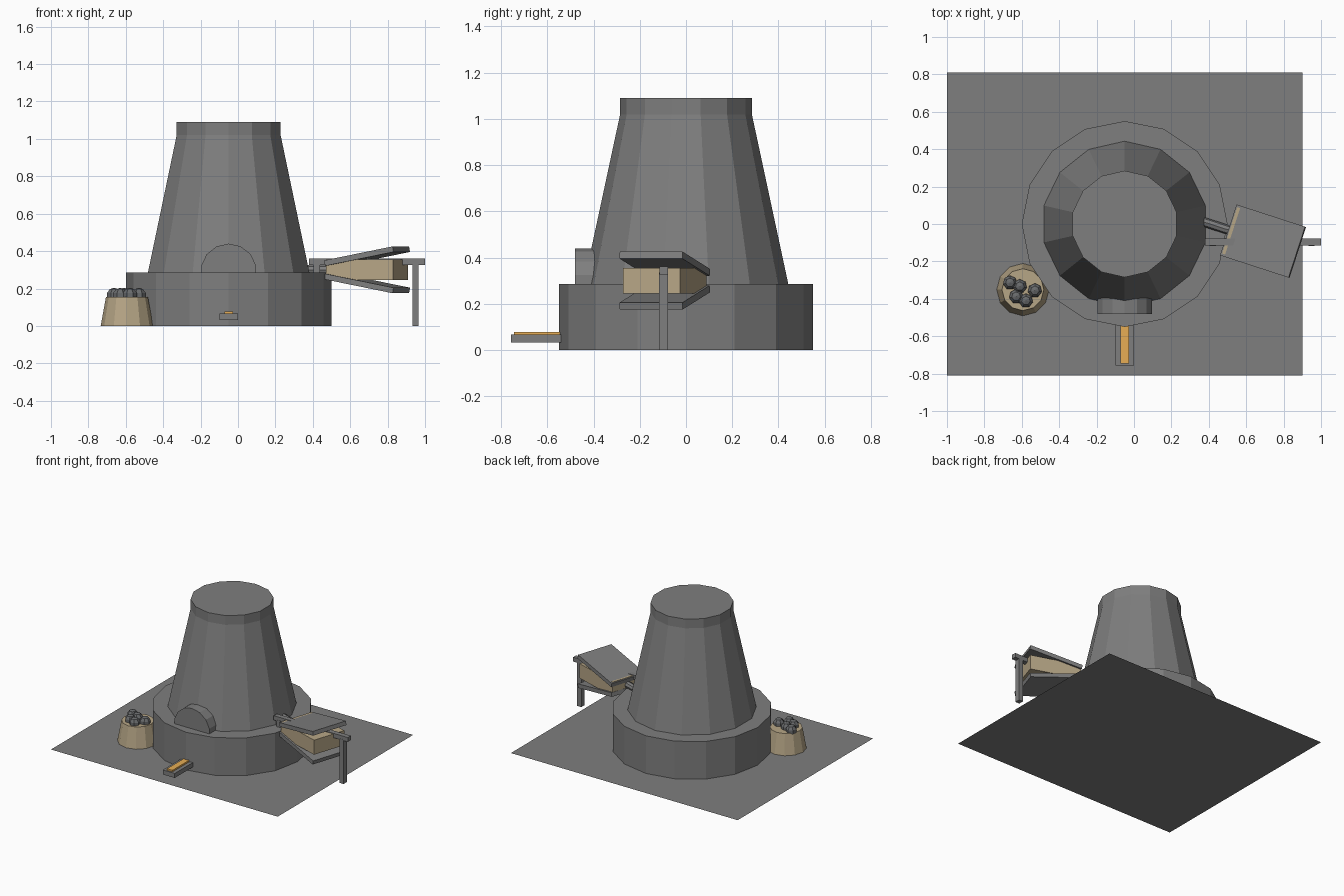
import bpy, bmesh, math
from mathutils import Matrix, Vector

cube = bpy.data.objects.get("Cube")
if cube:
    bpy.data.objects.remove(cube, do_unlink=True)


def material(name, rgb):
    m = bpy.data.materials.new(name)
    m.use_nodes = True
    m.diffuse_color = (*rgb, 1)
    m.node_tree.nodes["Principled BSDF"].inputs["Base Color"].default_value = (*rgb, 1)
    return m


STONE = material("grey stone", (0.21, 0.21, 0.21))
COAL = material("dark coal", (0.14, 0.145, 0.15))
TAN = material("tan wicker and leather", (0.47, 0.38, 0.24))
GLOW = material("molten orange", (0.8, 0.42, 0.09))


def finish(name, bm, mat, matrix=Matrix()):
    bmesh.ops.recalc_face_normals(bm, faces=bm.faces)
    mesh = bpy.data.meshes.new(name)
    bm.to_mesh(mesh)
    bm.free()
    mesh.materials.append(mat)
    ob = bpy.data.objects.new(name, mesh)
    ob.matrix_world = matrix
    bpy.context.collection.objects.link(ob)
    return ob


def turned(name, profile, sides, mat, matrix):
    """Closed faceted solid from (radius, height) pairs, one corner on +y."""
    bm = bmesh.new()
    rings = []
    for r, h in profile:
        angles = [math.tau * i / sides for i in range(sides)]
        rings.append([bm.verts.new((r * math.sin(a), r * math.cos(a), h)) for a in angles])
    for low, high in zip(rings, rings[1:]):
        for i in range(sides):
            j = (i + 1) % sides
            bm.faces.new((low[i], low[j], high[j], high[i]))
    bm.faces.new(rings[0])
    bm.faces.new(rings[-1])
    return finish(name, bm, mat, matrix)


def box(name, low, high, mat, matrix=Matrix()):
    bm = bmesh.new()
    bmesh.ops.create_cube(bm, size=1)
    low, high = Vector(low), Vector(high)
    bmesh.ops.scale(bm, vec=high - low, verts=bm.verts)
    bmesh.ops.translate(bm, vec=(low + high) / 2, verts=bm.verts)
    return finish(name, bm, mat, matrix)


def at(x, y, z):
    return Matrix.Translation((x, y, z))


# Ground sheet
bm = bmesh.new()
bm.faces.new([bm.verts.new(p) for p in
              ((-1, -0.81, 0), (0.9, -0.81, 0), (0.9, 0.81, 0), (-1, 0.81, 0))])
finish("ground_sheet", bm, STONE)

# Furnace: round plinth, tapered stack with a straight collar, arched door
turned("furnace_plinth", [(0.55, 0), (0.55, 0.285)], 16, STONE, at(-0.05, 0, 0))
turned("furnace_stack", [(0.446, 0.27), (0.285, 1.02), (0.285, 1.09)], 14, STONE, at(-0.05, 0, 0))
turned("furnace_door", [(0.15, 0), (0.15, 0.1)], 14, STONE,
       at(-0.05, -0.38, 0.29) @ Matrix.Rotation(math.pi / 2, 4, "X"))

# Tapping spout with molten metal
box("tap_spout", (-0.1, -0.757, 0.032), (0, -0.52, 0.066), STONE)
box("molten_metal", (-0.073, -0.745, 0.06), (-0.027, -0.52, 0.078), GLOW)

# Basket of coal
turned("coal_basket", [(0.14, 0), (0.112, 0.155)], 12, TAN, at(-0.594, -0.351, 0))
for x, y in ((-0.663, -0.313), (-0.61, -0.333), (-0.53, -0.355), (-0.63, -0.387), (-0.578, -0.41)):
    bm = bmesh.new()
    bmesh.ops.create_uvsphere(bm, u_segments=7, v_segments=5, radius=0.04)
    finish("coal_lump", bm, COAL, at(x, y, 0.164))

# Bellows: leather bag between two boards that spread away from the furnace
bellows = at(0.69, -0.092, 0.3) @ Matrix.Rotation(math.radians(-18), 4, "Z")
box("bellows_bag", (-0.188, -0.13, -0.055), (0.188, 0.13, 0.055), TAN, bellows)
for name, side in (("bellows_upper_board", 1), ("bellows_lower_board", -1)):
    tilt = at(0, 0, side * 0.073) @ Matrix.Rotation(math.radians(-11 * side), 4, "Y")
    box(name, (-0.196, -0.143, -0.015), (0.196, 0.143, 0.015), STONE, bellows @ tilt)
turned("bellows_nozzle", [(0.025, 0.17), (0.025, 0.36)], 8, STONE,
       bellows @ Matrix.Rotation(-math.pi / 2, 4, "Y"))

# Frame carrying the bellows
box("frame_beam", (0.38, -0.115, 0.327), (1, -0.078, 0.36), STONE)
for x in (0.422, 0.949):
    box("frame_post", (x - 0.017, -0.117, 0), (x + 0.017, -0.078, 0.335), STONE)
